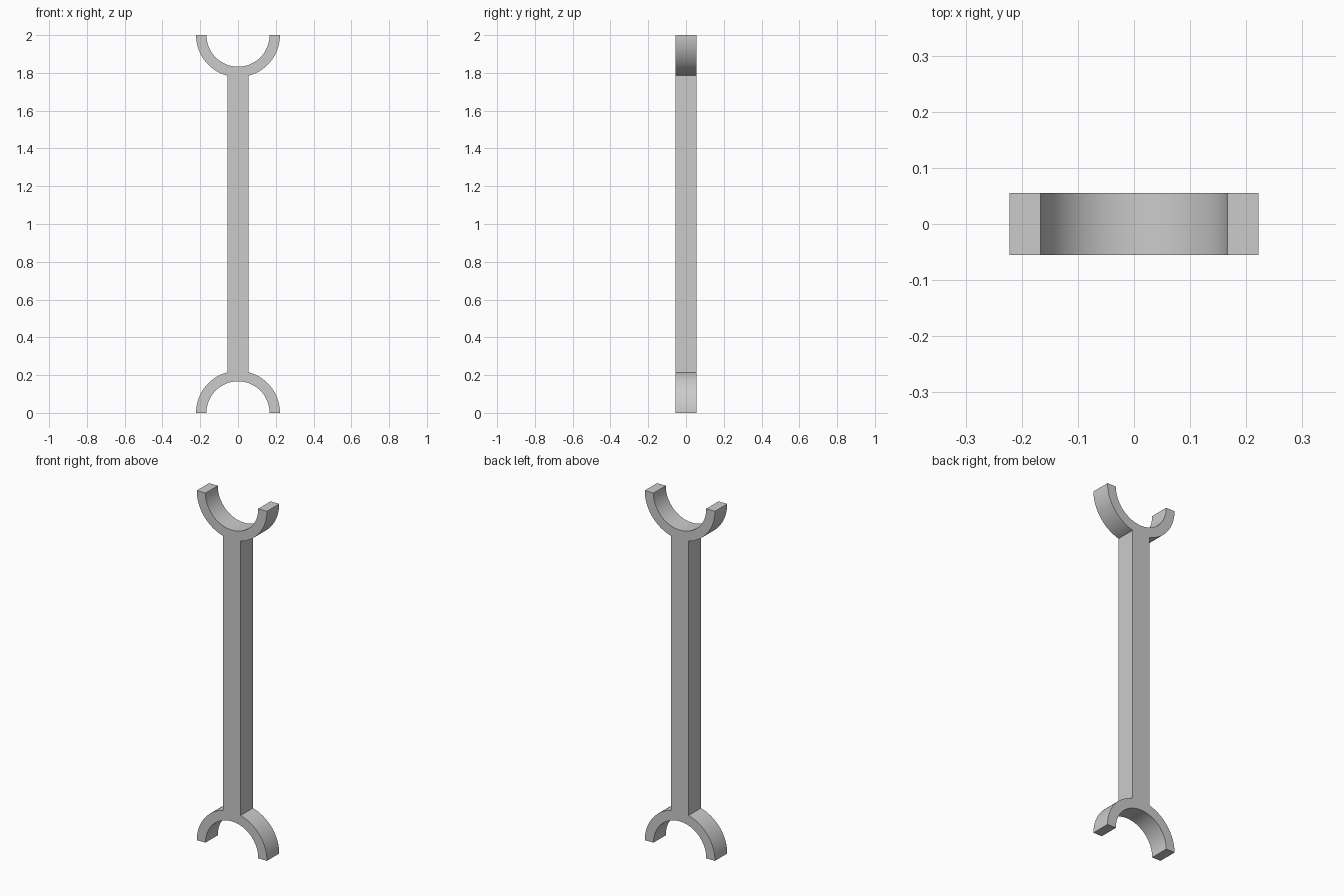
import bpy, bmesh, math

cube = bpy.data.objects.get("Cube")
if cube:
    bpy.data.objects.remove(cube, do_unlink=True)

HEIGHT = 2.0
OUTER, INNER = 0.222, 0.167   # jaw radii
HALF = 0.0555                 # half width of shaft, half depth of the whole part
STEPS = 24

grey = bpy.data.materials.new("plain_grey")
grey.use_nodes = True
colour = (0.6, 0.6, 0.6, 1)
grey.diffuse_color = colour
grey.node_tree.nodes["Principled BSDF"].inputs["Base Color"].default_value = colour


def arc(radius, start, end):
    angles = [start + (end - start) * i / STEPS for i in range(STEPS + 1)]
    return [(radius * math.cos(a), radius * math.sin(a)) for a in angles]


# Lower right quarter: inner jaw arc, jaw tip, outer arc up to the shaft
joint = math.acos(HALF / OUTER)
quarter = arc(INNER, math.pi / 2, 0) + arc(OUTER, 0, joint)
quarter[0] = (0, INNER)

# Mirror the quarter upwards, then across, to close the outline
right = quarter + [(x, HEIGHT - z) for x, z in reversed(quarter)]
left = [(-x, z) for x, z in reversed(right[1:-1])]
outline = right + left

# Extrude the outline through the depth
bm = bmesh.new()
face = bm.faces.new([bm.verts.new((x, -HALF, z)) for x, z in outline])
extruded = bmesh.ops.extrude_face_region(bm, geom=[face])
moved = [g for g in extruded["geom"] if isinstance(g, bmesh.types.BMVert)]
bmesh.ops.translate(bm, verts=moved, vec=(0, 2 * HALF, 0))
bmesh.ops.recalc_face_normals(bm, faces=bm.faces[:])
mesh = bpy.data.meshes.new("double_ended_fork")
bm.to_mesh(mesh)
bm.free()
mesh.materials.append(grey)

fork = bpy.data.objects.new("double_ended_fork", mesh)
bpy.context.collection.objects.link(fork)

# Smooth the curved jaws, keep the corners sharp
bpy.ops.object.select_all(action='DESELECT')
fork.select_set(True)
bpy.context.view_layer.objects.active = fork
bpy.ops.object.shade_smooth_by_angle(angle=math.radians(30))
